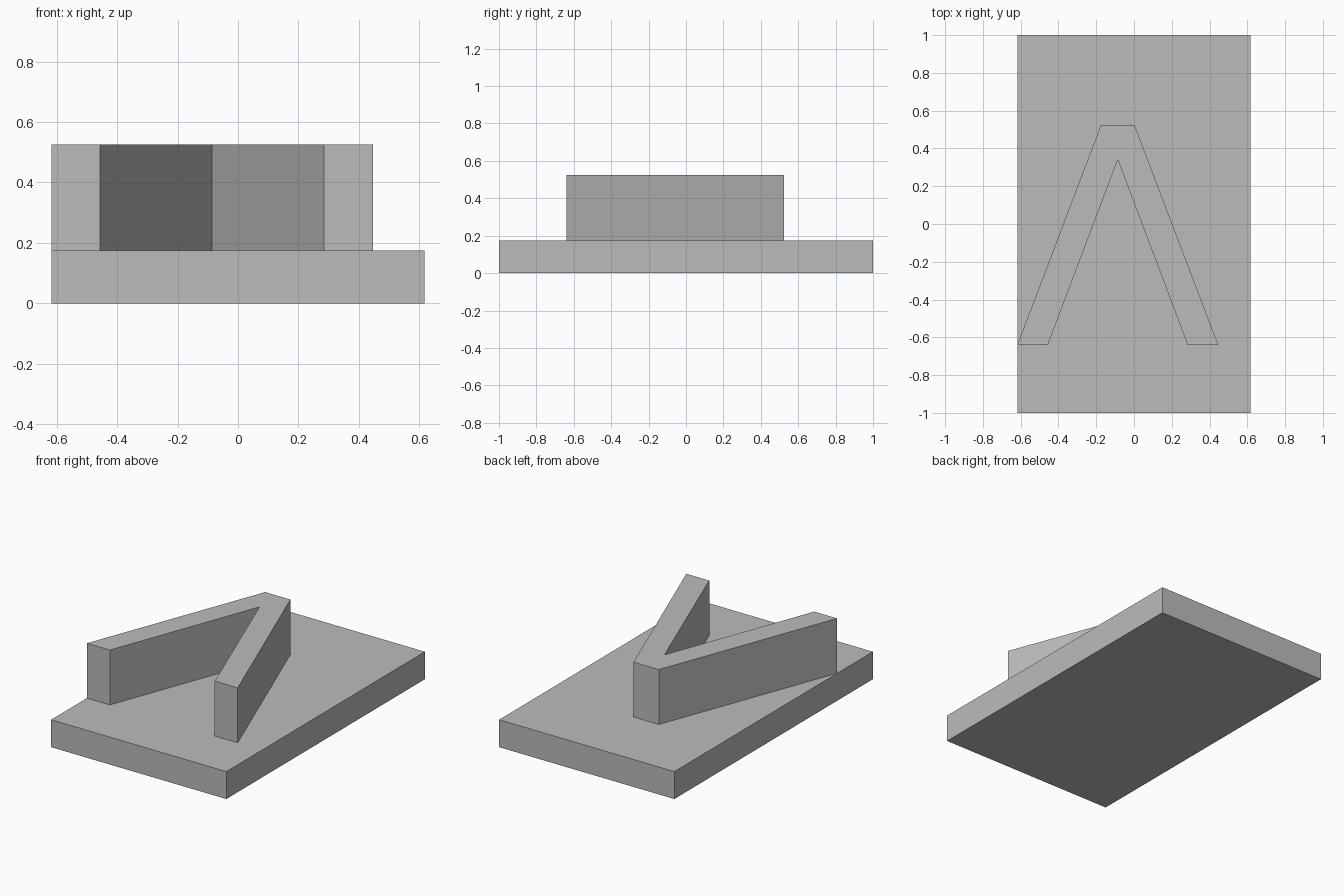
import bpy
import bmesh

cube = bpy.data.objects.get("Cube")
if cube:
    bpy.data.objects.remove(cube, do_unlink=True)

# Plain grey for every part
grey = bpy.data.materials.new("plain_grey")
grey.use_nodes = True
grey.diffuse_color = (0.5, 0.5, 0.5, 1)
grey.node_tree.nodes["Principled BSDF"].inputs["Base Color"].default_value = grey.diffuse_color


def extrude_outline(name, outline, bottom, top):
    """Make a flat-sided solid from a plan outline."""
    bm = bmesh.new()
    face = bm.faces.new([bm.verts.new((x, y, bottom)) for x, y in outline])
    result = bmesh.ops.extrude_face_region(bm, geom=[face], use_keep_orig=True)
    raised = [v for v in result["geom"] if isinstance(v, bmesh.types.BMVert)]
    bmesh.ops.translate(bm, verts=raised, vec=(0, 0, top - bottom))
    bmesh.ops.recalc_face_normals(bm, faces=bm.faces)
    mesh = bpy.data.meshes.new(name)
    bm.to_mesh(mesh)
    bm.free()
    mesh.materials.append(grey)
    obj = bpy.data.objects.new(name, mesh)
    bpy.context.collection.objects.link(obj)
    return obj


# Rectangular slab
half_width, slab_top = 0.618, 0.175
extrude_outline("base_slab", [(-half_width, -1), (half_width, -1),
                              (half_width, 1), (-half_width, 1)], 0, slab_top)

# Upright chevron wall, mirrored about its own off-centre axis
axis, front, back, notch = -0.086, -0.64, 0.524, 0.34
right_half = [(0.37, front), (0.532, front), (0.089, back)]
left_half = [(-x, y) for x, y in reversed(right_half)]
outline = [(axis + x, y) for x, y in [(0, notch)] + right_half + left_half]
extrude_outline("chevron_wall", outline, slab_top, 0.525)
